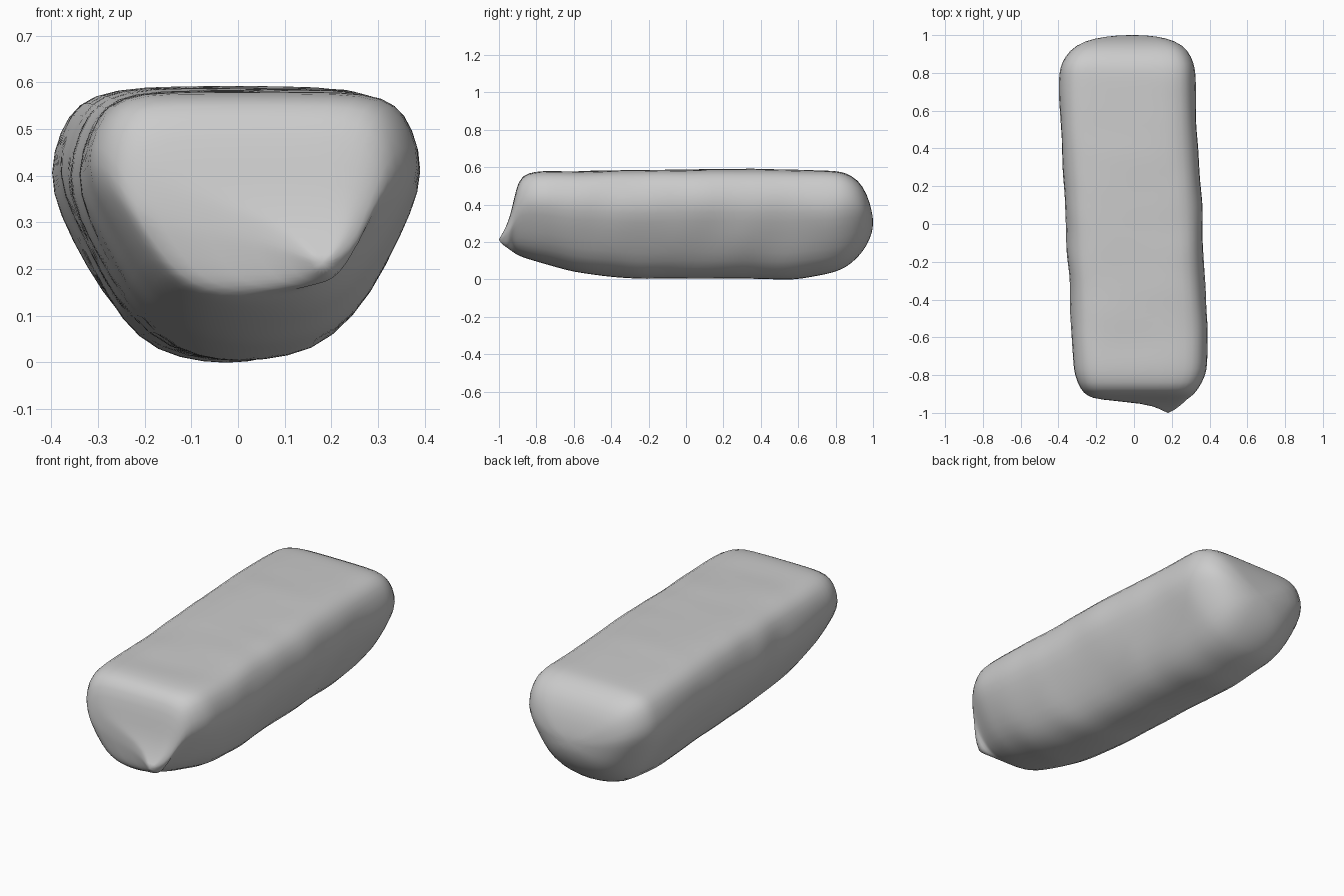
import bpy, bmesh, math
from mathutils import Vector, noise

cube = bpy.data.objects.get("Cube")
if cube:
    bpy.data.objects.remove(cube, do_unlink=True)

stone = bpy.data.materials.new("stone_grey")
stone.use_nodes = True
colour = (0.6, 0.6, 0.6, 1)
stone.diffuse_color = colour
stone.node_tree.nodes["Principled BSDF"].inputs["Base Color"].default_value = colour

# Half cross-section: share of half width, share of height
half = [(0.35, 1), (0.68, 0.995), (0.85, 0.95), (0.95, 0.85), (1.01, 0.68),
        (0.94, 0.53), (0.79, 0.33), (0.62, 0.15), (0.4, 0.04), (0.12, 0)]
profile = half + [(-u, v) for u, v in reversed(half)]

# Stations along the length: y, right x, left x, bottom z, top z
stations = [(-0.98, 0.14, 0.22, 0.185, 0.245), (-0.95, 0.06, 0.26, 0.165, 0.31),
            (-0.93, -0.2, 0.28, 0.15, 0.38), (-0.91, -0.25, 0.31, 0.135, 0.48),
            (-0.88, -0.285, 0.34, 0.12, 0.56), (-0.8, -0.315, 0.385, 0.095, 0.578),
            (-0.6, -0.335, 0.395, 0.04, 0.58), (-0.3, -0.35, 0.38, 0.005, 0.583),
            (0, -0.367, 0.367, 0.005, 0.588), (0.3, -0.38, 0.35, 0.003, 0.59),
            (0.55, -0.393, 0.335, 0, 0.588), (0.75, -0.4, 0.33, 0.025, 0.582),
            (0.85, -0.39, 0.322, 0.06, 0.572), (0.92, -0.345, 0.29, 0.115, 0.535),
            (0.97, -0.27, 0.225, 0.185, 0.455), (0.995, -0.14, 0.12, 0.25, 0.36)]


def spline(a, b, c, d, t):
    m, n = (c - a) / 2, (d - b) / 2
    return b + m * t + (3 * (c - b) - 2 * m - n) * t * t + (2 * (b - c) + m + n) * t ** 3


# Refine the long middle spans with smooth in-between sections
rows = []
for i in range(len(stations) - 1):
    p, q = stations[i], stations[i + 1]
    steps = max(1, round((q[0] - p[0]) / 0.06))
    before = stations[max(i - 1, 0)]
    after = stations[min(i + 2, len(stations) - 1)]
    for k in range(steps):
        t = k / steps
        rows.append([p[0] + (q[0] - p[0]) * t] +
                    [spline(before[j], p[j], q[j], after[j], t) if steps > 1 else p[j]
                     for j in range(1, 5)])
rows.append(stations[-1])

# Loft the rounded block, with gentle weathering on its sides
bm = bmesh.new()
rings = []
for y, x0, x1, z0, z1 in rows:
    ring = []
    for u, v in profile:
        p = Vector(((x0 + x1) / 2 + u * (x1 - x0) / 2, y, z0 + v * (z1 - z0)))
        if abs(y) < 0.85:
            p.x += 0.012 * noise.noise(p * 5) * (1 if v < 0.9 else 0.3)
            p.z += 0.006 * noise.noise(p * 6 + Vector((3, 1, 2)))
        ring.append(bm.verts.new(p))
    rings.append(ring)
count = len(profile)
for a, b in zip(rings, rings[1:]):
    for i in range(count):
        j = (i + 1) % count
        bm.faces.new((a[i], a[j], b[j], b[i]))

# Close the pointed front nub and the rounded back
for ring, tip in ((rings[0], (0.18, -1.005, 0.212)), (rings[-1], (-0.01, 1.002, 0.305))):
    centre = bm.verts.new(tip)
    for i in range(count):
        bm.faces.new((ring[i], ring[(i + 1) % count], centre))
bmesh.ops.recalc_face_normals(bm, faces=bm.faces)

mesh = bpy.data.meshes.new("stone_block")
bm.to_mesh(mesh)
bm.free()
mesh.materials.append(stone)
block = bpy.data.objects.new("stone_block", mesh)
bpy.context.collection.objects.link(block)
mesh.shade_smooth()
soften = block.modifiers.new("soften", 'SUBSURF')
soften.levels = soften.render_levels = 1
